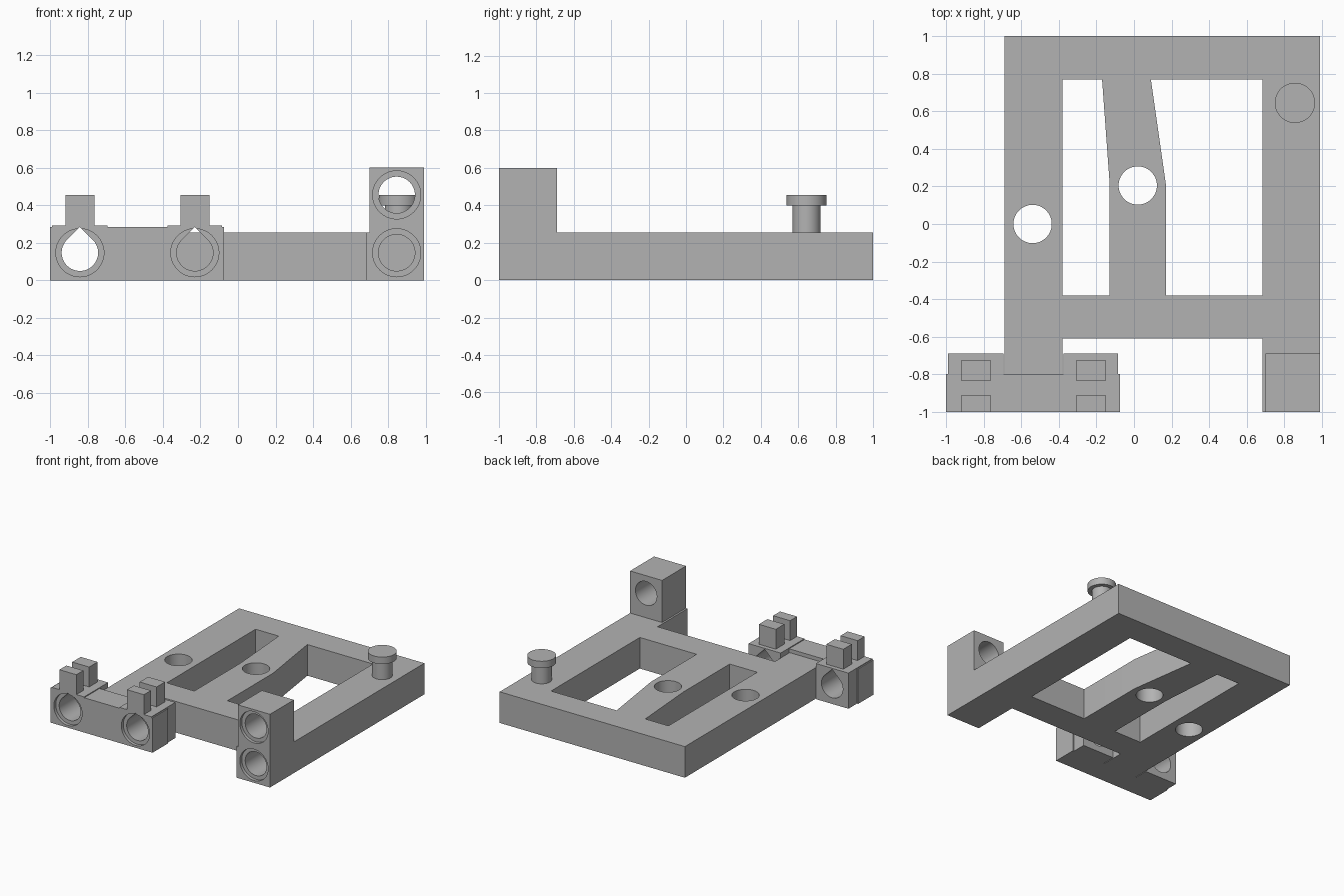
import bpy, bmesh, math
from mathutils import Vector

if "Cube" in bpy.data.objects:
    bpy.data.objects.remove(bpy.data.objects["Cube"], do_unlink=True)

grey = bpy.data.materials.new("plain grey")
grey.use_nodes = True
grey.diffuse_color = (0.45, 0.45, 0.45, 1)
grey.node_tree.nodes["Principled BSDF"].inputs["Base Color"].default_value = (0.45, 0.45, 0.45, 1)


def prism(name, outline, start, end, axis="z"):
    """Extrude a flat outline along z (outline in x, y) or y (outline in x, z)."""
    bm = bmesh.new()
    place = (lambda a, b: (a, b, start)) if axis == "z" else (lambda a, b: (a, start, b))
    face = bm.faces.new([bm.verts.new(place(a, b)) for a, b in outline])
    step = Vector((0, 0, end - start)) if axis == "z" else Vector((0, end - start, 0))
    new = bmesh.ops.extrude_face_region(bm, geom=[face])["geom"]
    bmesh.ops.translate(bm, vec=step, verts=[v for v in new if isinstance(v, bmesh.types.BMVert)])
    bmesh.ops.recalc_face_normals(bm, faces=bm.faces)
    mesh = bpy.data.meshes.new(name)
    bm.to_mesh(mesh)
    bm.free()
    mesh.materials.append(grey)
    obj = bpy.data.objects.new(name, mesh)
    bpy.context.collection.objects.link(obj)
    return obj


def box(name, x0, x1, y0, y1, z0, z1):
    return prism(name, [(x0, y0), (x1, y0), (x1, y1), (x0, y1)], z0, z1)


def circle(a, b, r, n=64):
    return [(a + r * math.cos(2 * math.pi * i / n), b + r * math.sin(2 * math.pi * i / n)) for i in range(n)]


def teardrop(a, b, r, n=48):
    """Round below, closing to a right-angled point on top."""
    arc = [math.radians(135 + 270 * i / n) for i in range(n + 1)]
    return [(a + r * math.cos(t), b + r * math.sin(t)) for t in arc] + [(a, b + r * math.sqrt(2))]


def combine(obj, others, operation):
    for other in others:
        other.hide_render = True
        mod = obj.modifiers.new(operation.lower(), "BOOLEAN")
        mod.operation, mod.solver, mod.object = operation, "EXACT", other
        select(obj)
        bpy.ops.object.modifier_apply(modifier=mod.name)
        bpy.data.objects.remove(other, do_unlink=True)


def select(obj):
    bpy.ops.object.select_all(action="DESELECT")
    obj.select_set(True)
    bpy.context.view_layer.objects.active = obj


def smooth(obj):
    select(obj)
    bpy.ops.object.shade_smooth_by_angle(angle=math.radians(30))


TOP = 0.255

# Base frame with a short left leg and a longer right arm
frame = prism("base_frame", [(-0.69, 1), (-0.69, -0.8), (-0.38, -0.8), (-0.38, -0.61), (0.685, -0.61),
                             (0.685, -0.69), (0.99, -0.69), (0.99, 1)], 0, TOP)
windows = [
    [(-0.38, 0.77), (-0.17, 0.77), (-0.13, 0.22), (-0.13, -0.38), (-0.38, -0.38)],
    [(0.09, 0.77), (0.685, 0.77), (0.685, -0.38), (0.17, -0.38), (0.17, 0.21)],
    circle(-0.54, 0, 0.102),
    circle(0.02, 0.205, 0.102),
]
combine(frame, [prism("window_cutter", w, -0.1, 0.4) for w in windows], "DIFFERENCE")
smooth(frame)

# Clip bar carrying two bored bosses, each with a pair of tabs
clip = box("clip_bar", -1, -0.075, -1, -0.8, 0, 0.285)
parts, bores = [], []
for x0, x1, cx in ((-0.99, -0.695, -0.842), (-0.375, -0.085, -0.23)):
    parts.append(box("boss", x0, x1, -1, -0.69, 0, 0.292))
    for y0, y1 in ((-1, -0.91), (-0.835, -0.725)):
        parts.append(box("tab", cx - 0.077, cx + 0.077, y0, y1, 0.286, 0.455))
    bores.append(prism("bore_cutter", teardrop(cx, 0.147, 0.097), -1.1, -0.6, "y"))
    bores.append(prism("rim_cutter", circle(cx, 0.147, 0.128), -1.1, -0.975, "y"))
combine(clip, parts, "UNION")
combine(clip, bores, "DIFFERENCE")
smooth(clip)

# Tower with two stacked bores; the lower one ends at the arm
tower = prism("tower", [(0.685, 0), (0.99, 0), (0.99, 0.6), (0.70, 0.6), (0.70, TOP), (0.685, TOP)],
              -1, -0.69, "y")
bores = []
for z in (0.147, 0.455):
    bores.append(prism("bore_cutter", circle(0.845, z, 0.097), -1.1, -0.6, "y"))
    bores.append(prism("rim_cutter", circle(0.845, z, 0.128), -1.1, -0.975, "y"))
combine(tower, bores, "DIFFERENCE")
smooth(tower)

# Peg with a wider round head
peg = prism("peg_shaft", circle(0.857, 0.645, 0.075), TOP - 0.01, 0.4)
head = prism("peg_head", circle(0.857, 0.645, 0.107), 0.398, 0.455)
smooth(peg)
smooth(head)
